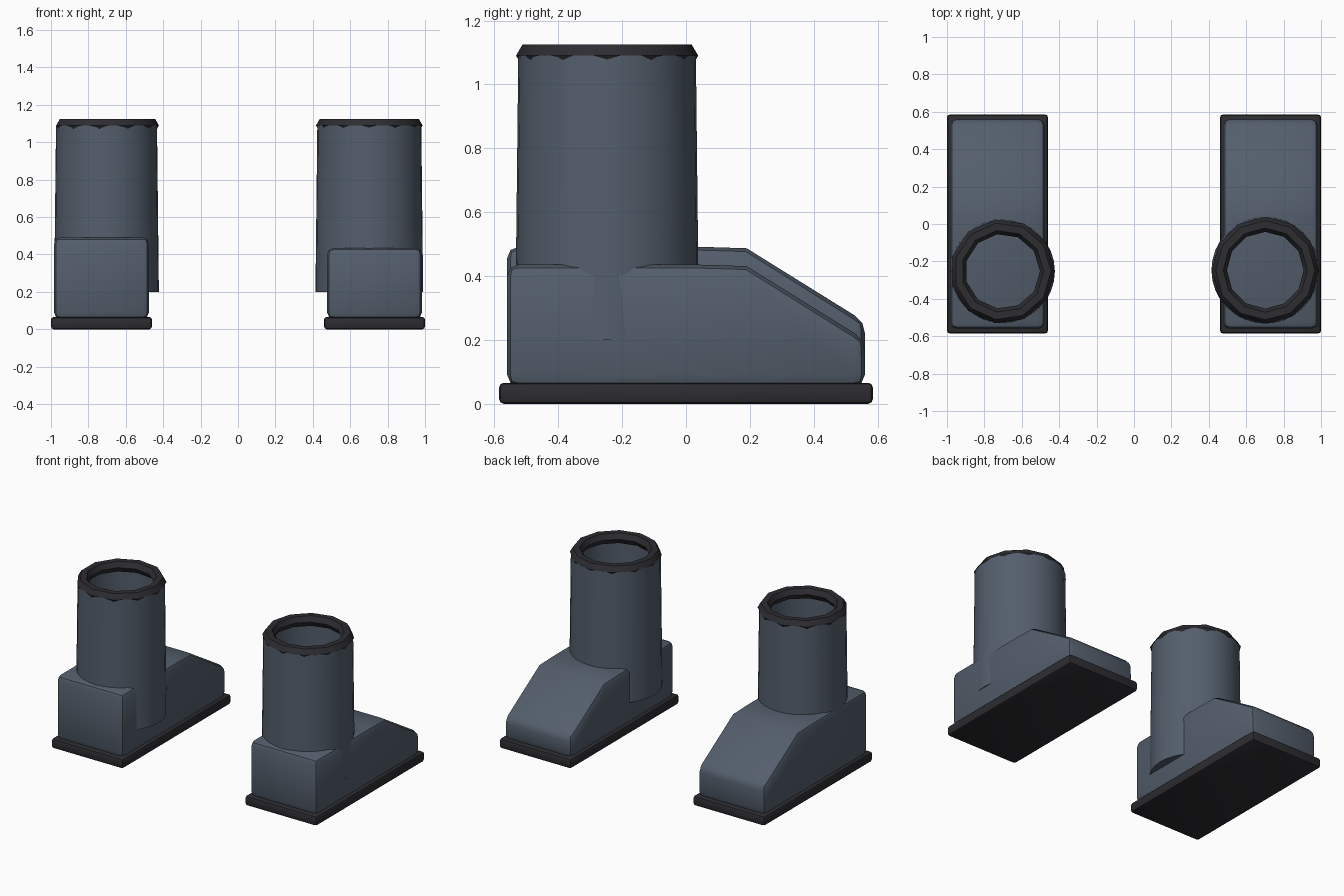
import bpy, bmesh, math

if "Cube" in bpy.data.objects:
    bpy.data.objects.remove(bpy.data.objects["Cube"])


def material(name, rgb):
    m = bpy.data.materials.new(name)
    m.diffuse_color = (*rgb, 1)
    m.use_nodes = True
    m.node_tree.nodes["Principled BSDF"].inputs["Base Color"].default_value = m.diffuse_color
    return m


LEATHER = material("slate grey leather", (0.088, 0.113, 0.15))
RUBBER = material("black rubber", (0.026, 0.025, 0.030))


def finish(bm, name, mat, bevel=0, segments=2, angle=35):
    bmesh.ops.recalc_face_normals(bm, faces=bm.faces[:])
    mesh = bpy.data.meshes.new(name)
    bm.to_mesh(mesh)
    bm.free()
    mesh.materials.append(mat)
    ob = bpy.data.objects.new(name, mesh)
    bpy.context.collection.objects.link(ob)
    bpy.ops.object.select_all(action='DESELECT')
    ob.select_set(True)
    bpy.context.view_layer.objects.active = ob
    if bevel:
        mod = ob.modifiers.new("rounded edges", 'BEVEL')
        mod.width, mod.segments = bevel, segments
        mod.limit_method, mod.angle_limit = 'ANGLE', math.radians(40)
        bpy.ops.object.modifier_apply(modifier=mod.name)
    bpy.ops.object.shade_smooth_by_angle(angle=math.radians(angle))
    return ob


def side_prism(name, profile, x0, x1, mat, bevel, segments=2):
    """Extrude a (y, z) side profile across x."""
    bm = bmesh.new()
    face = bm.faces.new([bm.verts.new((x0, y, z)) for y, z in profile])
    out = bmesh.ops.extrude_face_region(bm, geom=[face])
    for v in out["geom"]:
        if isinstance(v, bmesh.types.BMVert):
            v.co.x = x1
    return finish(bm, name, mat, bevel, segments)


def lathe(name, rings, cx, cy, n, start, mat, closed=False, angle=35):
    """Revolve (radius, z) points; an open profile is capped at both ends."""
    bm = bmesh.new()
    loops = [[bm.verts.new((cx + r * math.cos(start + 2 * math.pi * i / n),
                            cy + r * math.sin(start + 2 * math.pi * i / n), z))
              for i in range(n)] for r, z in rings]
    pairs = list(zip(loops, loops[1:]))
    if closed:
        pairs.append((loops[-1], loops[0]))
    for a, b in pairs:
        for i in range(n):
            j = (i + 1) % n
            bm.faces.new((a[i], a[j], b[j], b[i]))
    if not closed:
        bm.faces.new(loops[0])
        bm.faces.new(loops[-1])
    return finish(bm, name, mat, angle=angle)


def boot(side, x0, x1, cx, cy, top, r_top, rim_r, rim_n, rim_start):
    # Flat rubber sole
    side_prism(side + "_sole",
               [(-0.585, 0), (0.585, 0), (0.585, 0.066), (-0.585, 0.066)],
               x0, x1, RUBBER, 0.015)
    # Foot with flat instep and sloping toe
    side_prism(side + "_foot",
               [(-0.56, 0.055), (0.56, 0.055), (0.56, top - 0.235),
                (0.19, top - 0.005), (0.03, top), (-0.56, top)],
               x0 + 0.016, x1 - 0.016, LEATHER, 0.036)
    # Slightly tapered hollow shaft with its floor inside the foot
    lathe(side + "_shaft",
          [(r_top + 0.01, 0.2), (r_top, 1.09), (r_top - 0.025, 1.09),
           (r_top - 0.02, top - 0.02)],
          cx, cy, 32, 0, LEATHER)
    # Faceted rim ring with a six-sided section
    tube = 0.04
    section = [((rim_r - tube) + tube * math.cos(math.pi * k / 3),
                1.09 + tube * math.sin(math.pi * k / 3)) for k in range(6)]
    lathe(side + "_rim", section, cx, cy, rim_n, rim_start, RUBBER, True, 50)


boot("left", -1.0, -0.46, -0.703, -0.253, 0.492, 0.270, 0.28, 11, 0)
boot("right", 0.46, 1.0, 0.702, -0.247, 0.436, 0.278, 0.285, 12, 0)
